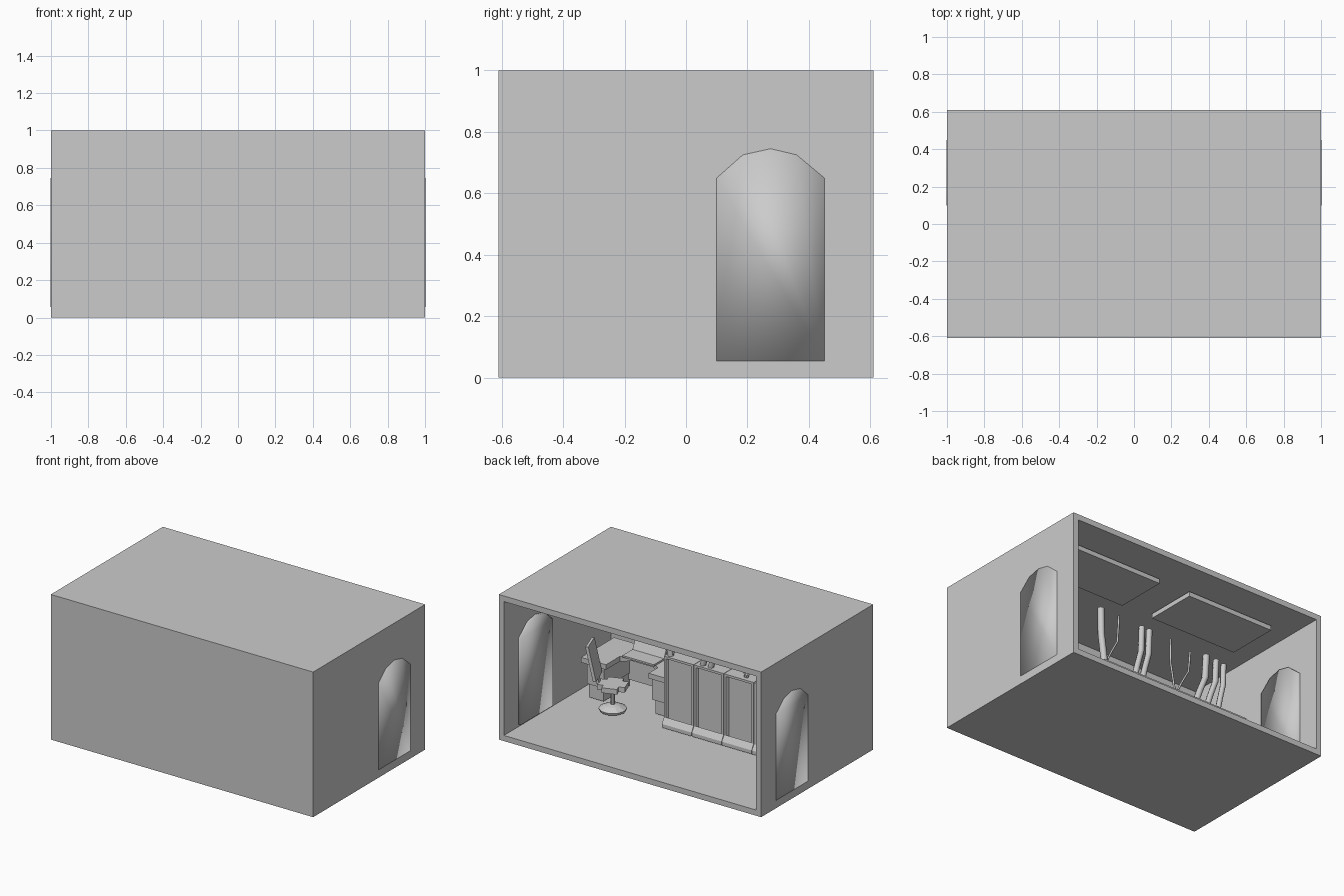
import bpy, bmesh, math
from mathutils import Vector, Matrix

if "Cube" in bpy.data.objects:
    bpy.data.objects.remove(bpy.data.objects["Cube"])

grey = bpy.data.materials.new("plain_grey")
grey.diffuse_color = (0.6, 0.6, 0.6, 1)
grey.use_nodes = True
grey.node_tree.nodes["Principled BSDF"].inputs["Base Color"].default_value = grey.diffuse_color


def finish(name, bm, smooth=False):
    bmesh.ops.recalc_face_normals(bm, faces=bm.faces)
    for f in bm.faces:
        f.smooth = smooth
    me = bpy.data.meshes.new(name)
    bm.to_mesh(me)
    bm.free()
    me.materials.append(grey)
    ob = bpy.data.objects.new(name, me)
    bpy.context.collection.objects.link(ob)
    return ob


def add_box(bm, x0, x1, y0, y1, z0, z1):
    m = Matrix.Translation(((x0 + x1) / 2, (y0 + y1) / 2, (z0 + z1) / 2)) \
        @ Matrix.Diagonal((x1 - x0, y1 - y0, z1 - z0, 1))
    return bmesh.ops.create_cube(bm, size=1, matrix=m)["verts"]


def boxes(name, *dims):
    bm = bmesh.new()
    for d in dims:
        add_box(bm, *d)
    return finish(name, bm)


def prism(name, pts, vec, smooth=False):
    """Extrude a closed outline along vec."""
    bm = bmesh.new()
    f = bm.faces.new([bm.verts.new(p) for p in pts])
    r = bmesh.ops.extrude_face_region(bm, geom=[f])
    bmesh.ops.translate(bm, vec=vec, verts=[v for v in r["geom"] if isinstance(v, bmesh.types.BMVert)])
    return finish(name, bm, smooth)


def lathe(name, profile, n, centre, smooth=False):
    bm = bmesh.new()
    rings = [[bm.verts.new((centre[0] + r * math.cos(2 * math.pi * i / n),
                            centre[1] + r * math.sin(2 * math.pi * i / n), z)) for i in range(n)]
             for r, z in profile]
    for a, b in zip(rings, rings[1:]):
        for i in range(n):
            bm.faces.new((a[i], a[(i + 1) % n], b[(i + 1) % n], b[i]))
    bm.faces.new(rings[0])
    bm.faces.new(rings[-1])
    return finish(name, bm, smooth)


def tube(name, pts, radius, n=8):
    """Upright bent stem through the given points."""
    bm = bmesh.new()
    rings = [[bm.verts.new((p[0] + radius * math.cos(2 * math.pi * i / n),
                            p[1] + radius * math.sin(2 * math.pi * i / n), p[2])) for i in range(n)]
             for p in pts]
    for a, b in zip(rings, rings[1:]):
        for i in range(n):
            bm.faces.new((a[i], a[(i + 1) % n], b[(i + 1) % n], b[i]))
    bm.faces.new(rings[0])
    bm.faces.new(rings[-1])
    ob = finish(name, bm, True)
    for f in ob.data.polygons[-2:]:
        f.use_smooth = False


W, D, T, FLOOR = 1.0, 0.61, 0.055, 0.055

# Room shell, open at the back
bm = bmesh.new()
add_box(bm, -W, W, -D, D, 0, 1)
back = next(f for f in bm.faces if f.calc_center_median().y > D - 0.01)
bmesh.ops.inset_region(bm, faces=[back], thickness=T)
r = bmesh.ops.extrude_face_region(bm, geom=[back])
bmesh.ops.translate(bm, vec=(0, -2 * D + T, 0),
                    verts=[v for v in r["geom"] if isinstance(v, bmesh.types.BMVert)])
if back.is_valid:
    bm.faces.remove(back)
finish("room_shell", bm)

# Arched doors set through both side walls
arch = [(0.10, 0.055), (0.45, 0.055), (0.45, 0.65), (0.36, 0.725),
        (0.275, 0.745), (0.185, 0.725), (0.10, 0.65)]
for side, s in (("left", -1), ("right", 1)):
    prism(side + "_arched_door", [(s * (W - T - 0.002), y, z) for y, z in arch],
          (s * (T + 0.0035), 0, 0), True)

# Ceiling light panels
for side, s in (("left", -1), ("right", 1)):
    xs = sorted((s * 0.12, s * 0.78))
    boxes(side + "_ceiling_panel", (xs[0], xs[1], 0.03, 0.39, 0.915, 0.947))

# Row of framed planter cabinets
FY, BY, TOP, CW = -0.035, -0.17, 0.54, 0.229
for i in range(5):
    x1 = 0.2 - i * CW
    x0 = x1 - CW + 0.003
    bm = bmesh.new()
    add_box(bm, x0, x1, BY, FY - 0.01, FLOOR, TOP)
    front = next(f for f in bm.faces if f.normal.y > 0.9 or f.calc_center_median().y > FY - 0.011)
    bmesh.ops.recalc_face_normals(bm, faces=bm.faces)
    bmesh.ops.inset_region(bm, faces=[front], thickness=0.022)
    bmesh.ops.inset_region(bm, faces=[front], thickness=0.012, depth=-0.018)
    finish("cabinet_%d" % (i + 1), bm)
    # sloped plinth under each door
    prism("cabinet_plinth_%d" % (i + 1),
          [(x0, FY - 0.012, FLOOR), (x0, FY + 0.012, FLOOR), (x0, FY + 0.012, FLOOR + 0.025),
           (x0, FY - 0.012, FLOOR + 0.065)], (x1 - x0, 0, 0))

# Bare stems rising from the cabinets: (top x, bottom x, radius, top z)
SY = -0.08
stems = [(0.20, 0.29, 0.022, 0.915), (0.055, 0.19, 0.007, 0.915),
         (-0.13, -0.07, 0.02, 0.905), (-0.19, -0.13, 0.02, 0.905),
         (-0.36, -0.40, 0.007, 0.905), (-0.52, -0.40, 0.007, 0.87),
         (-0.65, -0.56, 0.022, 0.895), (-0.73, -0.65, 0.02, 0.89), (-0.79, -0.74, 0.018, 0.88)]
for i, (xt, xb, rad, zt) in enumerate(stems):
    xb = min(xb, 0.17)
    tube("stem_%d" % (i + 1),
         [(xb, SY, TOP - 0.02), (xb * 0.6 + xt * 0.4, SY, 0.62), (xt + 0.1 * (xb - xt), SY, 0.73),
          (xt, SY, zt)], rad)

# U-shaped desk
DZ = 0.33
outline = [(0.20, -0.15), (0.39, -0.15), (0.39, -0.25), (0.46, -0.30), (0.62, -0.30), (0.68, -0.25),
           (0.68, -0.10), (0.87, -0.10), (0.87, -0.46), (0.20, -0.46)]
prism("desk_top", [(x, y, DZ) for x, y in outline], (0, 0, -0.035))
boxes("desk_pedestals",
      (0.24, 0.35, -0.42, -0.17, FLOOR, 0.15), (0.23, 0.37, -0.43, -0.16, 0.15, DZ - 0.035),
      (0.72, 0.83, -0.42, -0.13, FLOOR, 0.15), (0.71, 0.84, -0.43, -0.12, 0.15, DZ - 0.035))
boxes("desk_back_panel", (0.35, 0.72, -0.43, -0.40, FLOOR + 0.05, DZ - 0.035))

# Laptop with a leaning screen
boxes("laptop_base", (0.42, 0.66, -0.38, -0.25, DZ, DZ + 0.012))
prism("laptop_screen", [(0.42, -0.375, DZ + 0.012), (0.42, -0.36, DZ + 0.012),
                        (0.42, -0.415, DZ + 0.13), (0.42, -0.43, DZ + 0.13)], (0.24, 0, 0))

# Swivel chair
C = (0.60, -0.06)
lathe("chair_base", [(0.085, FLOOR), (0.09, 0.07), (0.05, 0.09), (0.02, 0.098)], 10, C)
lathe("chair_column", [(0.014, 0.09), (0.014, 0.21)], 8, C)
face = Matrix.Translation((C[0], C[1], 0)) @ Matrix.Rotation(math.radians(200), 4, 'Z')

bm = bmesh.new()
add_box(bm, -0.09, 0.09, -0.085, 0.085, 0.205, 0.24)
bmesh.ops.bevel(bm, geom=[e for e in bm.edges if abs(e.verts[0].co.z - e.verts[1].co.z) > 0.01],
                offset=0.04, segments=2, affect='EDGES')
bm.transform(face)
finish("chair_seat", bm)

bm = bmesh.new()
add_box(bm, -0.01, 0.01, -0.075, 0.075, 0.04, 0.28)
add_box(bm, -0.008, 0.008, -0.02, 0.02, -0.03, 0.05)
bm.transform(face @ Matrix.Translation((-0.09, 0, 0.23)) @ Matrix.Rotation(math.radians(-12), 4, 'Y'))
finish("chair_back", bm)
